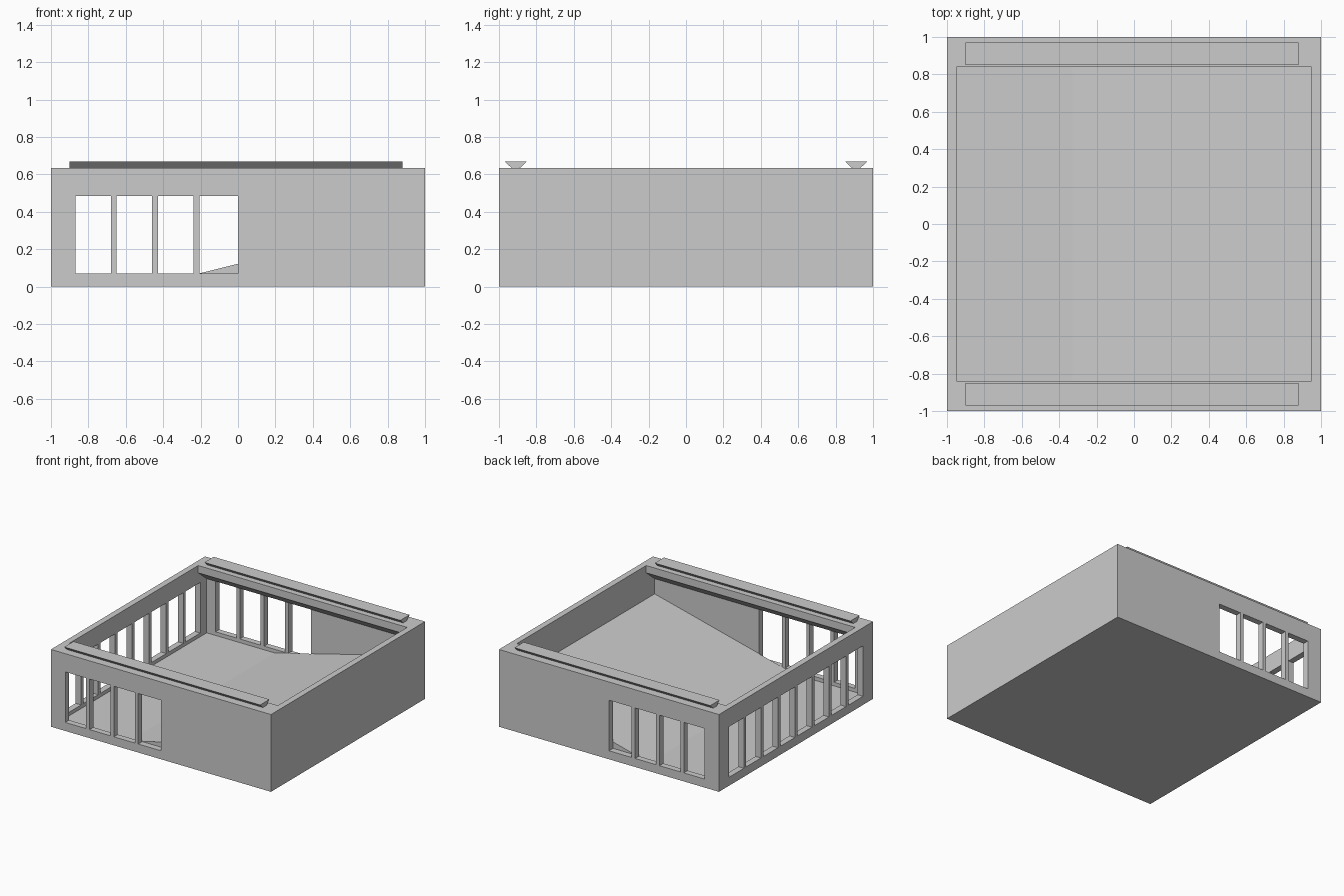
import bpy, bmesh
from mathutils import Vector

cube = bpy.data.objects.get("Cube")
if cube:
    bpy.data.objects.remove(cube, do_unlink=True)

grey = bpy.data.materials.new("plain grey")
grey.use_nodes = True
colour = (0.6, 0.6, 0.6, 1)
grey.diffuse_color = colour
grey.node_tree.nodes["Principled BSDF"].inputs["Base Color"].default_value = colour

WALL_TOP, WALL, SILL, HEAD = 0.635, 0.95, 0.07, 0.485
PANE, PITCH, FIRST = 0.19, 0.221, -0.87


def prism(bm, profile, x0, x1):
    """Extrude a (y, z) profile along x."""
    face = bm.faces.new([bm.verts.new((x0, y, z)) for y, z in profile])
    ext = bmesh.ops.extrude_face_region(bm, geom=[face])
    verts = [v for v in ext["geom"] if isinstance(v, bmesh.types.BMVert)]
    bmesh.ops.translate(bm, verts=verts, vec=(x1 - x0, 0, 0))


def box(bm, x0, x1, y0, y1, z0, z1):
    prism(bm, [(y0, z0), (y1, z0), (y1, z1), (y0, z1)], x0, x1)


def finish(bm, name):
    bmesh.ops.recalc_face_normals(bm, faces=bm.faces)
    mesh = bpy.data.meshes.new(name)
    bm.to_mesh(mesh)
    bm.free()
    mesh.materials.append(grey)
    obj = bpy.data.objects.new(name, mesh)
    bpy.context.collection.objects.link(obj)
    return obj


# Solid outer block
bm = bmesh.new()
box(bm, -1, 1, -1, 1, 0, WALL_TOP)
shell = finish(bm, "walls_and_floor")

# Room cavity: narrower at the top to leave sloped ledges on front and back walls
bm = bmesh.new()
half = [(WALL, 0.04), (WALL, HEAD), (0.84, 0.575), (0.84, 0.8)]
prism(bm, half + [(-y, z) for y, z in reversed(half)], -WALL, WALL)
# Slice away the lower corner so that a ramp remains in the floor
cut = bmesh.ops.bisect_plane(bm, geom=bm.verts[:] + bm.edges[:] + bm.faces[:],
                             plane_co=Vector((-0.33, 0, 0.04)),
                             plane_no=Vector((-0.25, 0, 1)), clear_inner=True)
bmesh.ops.holes_fill(bm, edges=[e for e in bm.edges if e.is_boundary], sides=0)
cavity = finish(bm, "cavity_cutter")

# Window openings: four in front and back, eight in the right-hand wall
bm = bmesh.new()
inner = WALL - 0.002
for i in range(8):
    a = FIRST + i * PITCH
    b = a + PANE
    box(bm, -1.1, -inner, a, b, SILL, HEAD)
    if i < 4:
        b = 0 if i == 3 else b
        box(bm, a, b, -1.1, -inner, SILL, HEAD)
        box(bm, a, b, inner, 1.1, SILL, HEAD)
windows = finish(bm, "window_cutter")

# Carve the block, then drop the cutters
for cutter in (cavity, windows):
    cutter.hide_render = True
    mod = shell.modifiers.new(cutter.name, 'BOOLEAN')
    mod.operation, mod.solver, mod.object = 'DIFFERENCE', 'EXACT', cutter
bpy.context.view_layer.update()
carved = bpy.data.meshes.new_from_object(
    shell.evaluated_get(bpy.context.evaluated_depsgraph_get()))
shell.modifiers.clear()
shell.data = carved
for cutter in (cavity, windows):
    bpy.data.objects.remove(cutter, do_unlink=True)

# Dovetail rails on top of the front and back walls
for name, y in (("front_rail", -0.91), ("back_rail", 0.91)):
    bm = bmesh.new()
    prism(bm, [(y - 0.023, WALL_TOP), (y + 0.023, WALL_TOP),
               (y + 0.06, 0.67), (y - 0.06, 0.67)], -0.9, 0.88)
    finish(bm, name)
